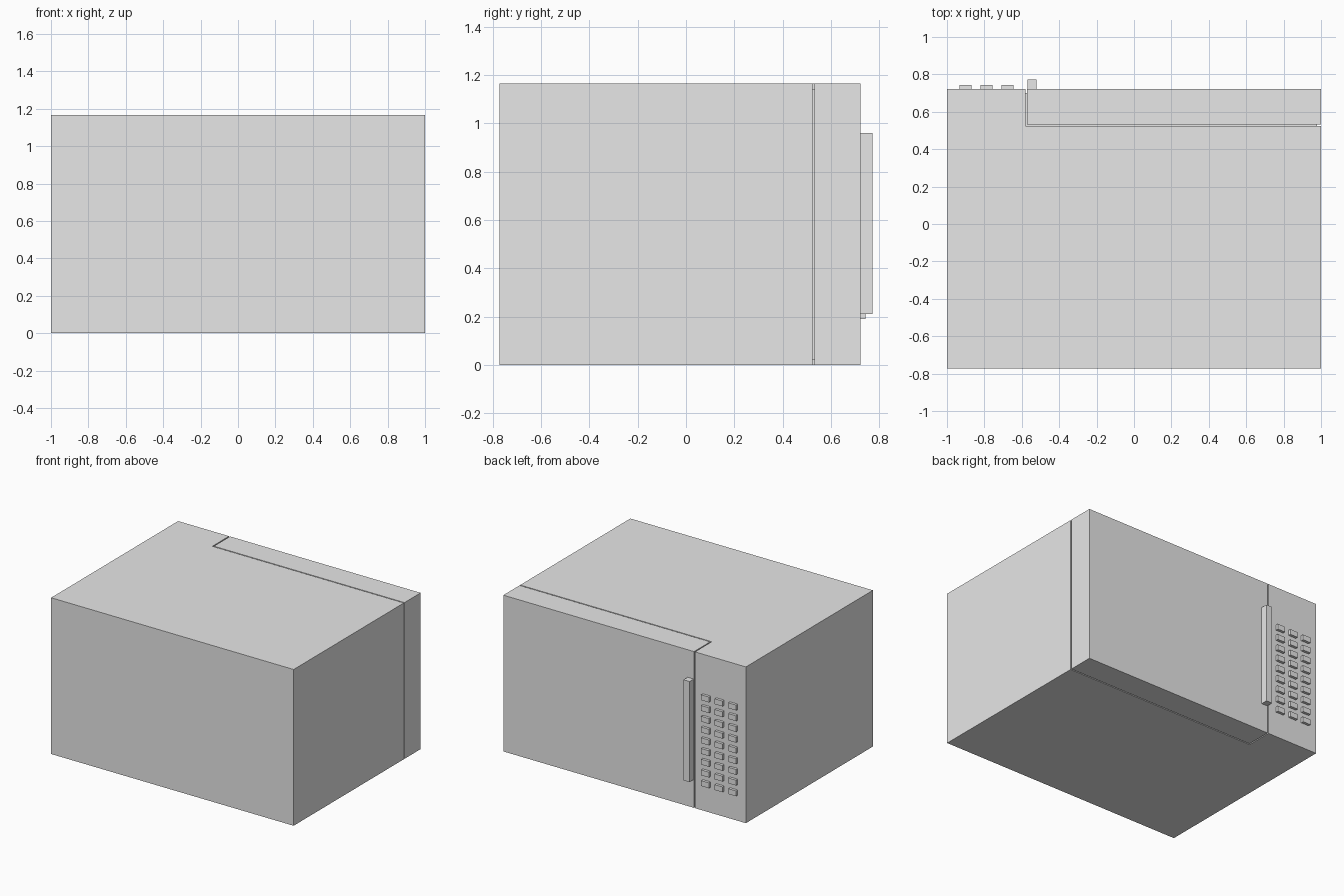
import bpy
import bmesh

cube = bpy.data.objects.get("Cube")
if cube:
    bpy.data.objects.remove(cube, do_unlink=True)

FRONT, BACK, HEIGHT = -0.773, 0.723, 1.165
DOOR_X, DOOR_Y, GAP = -0.572, 0.533, 0.008
INSET = 0.022

grey = bpy.data.materials.new("light_grey")
grey.use_nodes = True
grey.diffuse_color = (0.8, 0.8, 0.8, 1)
grey.node_tree.nodes["Principled BSDF"].inputs["Base Color"].default_value = (0.8, 0.8, 0.8, 1)


def prism(name, outline, z0, z1):
    """Extrude a flat outline from z0 up to z1."""
    bm = bmesh.new()
    face = bm.faces.new([bm.verts.new((x, y, z0)) for x, y in outline])
    top = bmesh.ops.extrude_face_region(bm, geom=[face])["geom"]
    verts = [v for v in top if isinstance(v, bmesh.types.BMVert)]
    bmesh.ops.translate(bm, verts=verts, vec=(0, 0, z1 - z0))
    bmesh.ops.recalc_face_normals(bm, faces=bm.faces)
    mesh = bpy.data.meshes.new(name)
    bm.to_mesh(mesh)
    bm.free()
    mesh.materials.append(grey)
    obj = bpy.data.objects.new(name, mesh)
    bpy.context.collection.objects.link(obj)
    return obj


def box(name, x0, x1, y0, y1, z0, z1):
    return prism(name, [(x0, y0), (x1, y0), (x1, y1), (x0, y1)], z0, z1)


# L-shaped cabinet with the control panel beside the door recess
edge_x, edge_y = DOOR_X - GAP, DOOR_Y - GAP
prism("cabinet", [(-1, FRONT), (1, FRONT), (1, edge_y), (edge_x, edge_y),
                  (edge_x, BACK), (-1, BACK)], 0, HEIGHT)

# Door, separated from the cabinet by a narrow groove
box("door", DOOR_X, 1, DOOR_Y, BACK, 0, HEIGHT)

# Thin seals forming the floor of the groove
box("door_seal", edge_x, 1 - INSET, edge_y, DOOR_Y, INSET, HEIGHT - INSET)
box("door_side_seal", edge_x, DOOR_X, DOOR_Y, BACK - INSET, INSET, HEIGHT - INSET)

# Upright handle on the door
box("door_handle", -0.57, -0.52, BACK, 0.773, 0.21, 0.96)

# Keypad: three columns of nine buttons
for col in range(3):
    for row in range(9):
        x = -0.933 + 0.112 * col
        z = 0.19 + 0.08 * row
        box(f"button_{row + 1}_{col + 1}", x, x + 0.064, BACK, BACK + 0.02, z, z + 0.04)
